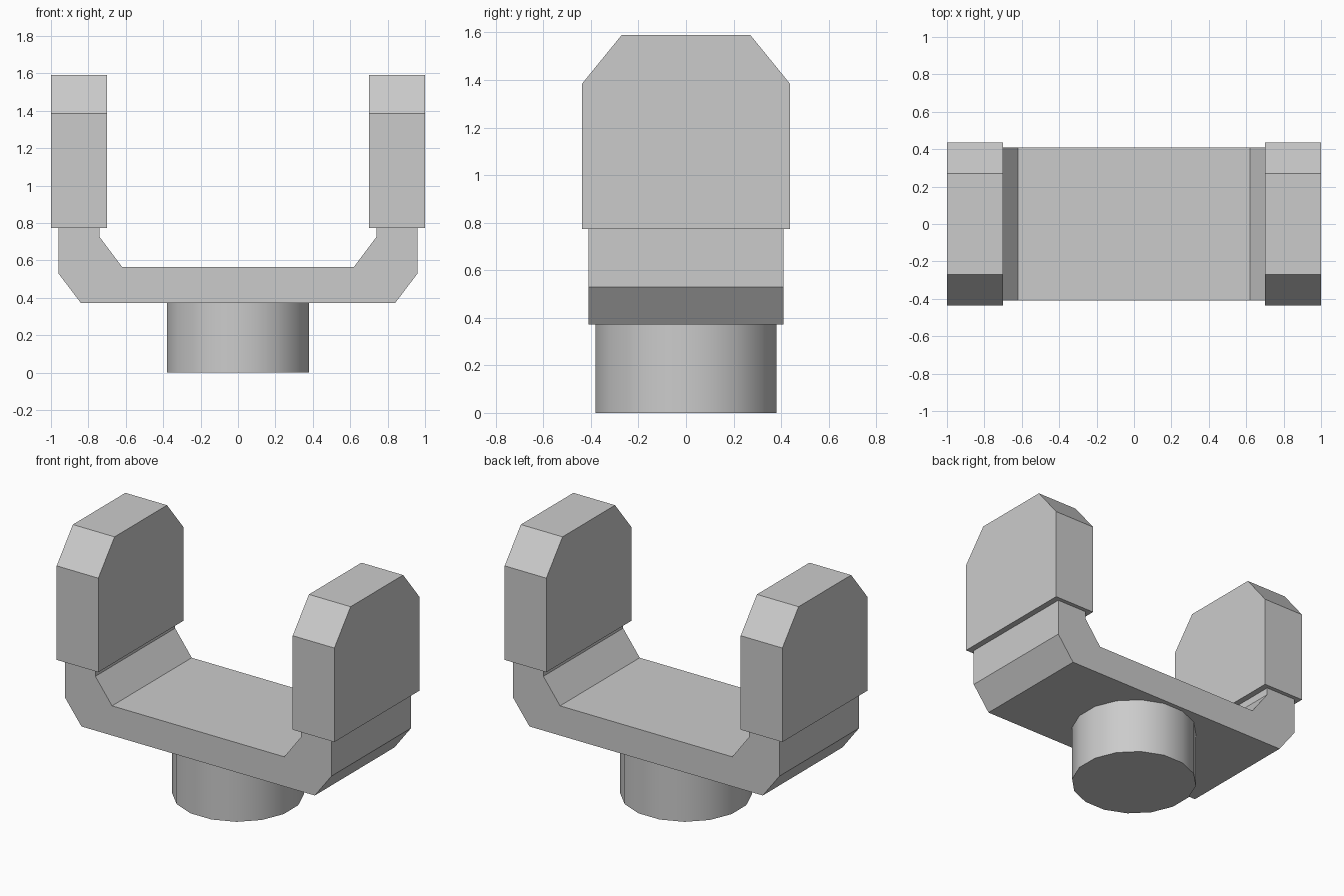
import bpy, bmesh, math
from mathutils import Matrix

if "Cube" in bpy.data.objects:
    bpy.data.objects.remove(bpy.data.objects["Cube"])


def finish(name, bm):
    bmesh.ops.recalc_face_normals(bm, faces=bm.faces)
    mesh = bpy.data.meshes.new(name)
    bm.to_mesh(mesh)
    bm.free()
    ob = bpy.data.objects.new(name, mesh)
    bpy.context.collection.objects.link(ob)
    return ob


def extrude_profile(name, points, offset):
    """Fill a closed 3D outline and extrude it along offset."""
    bm = bmesh.new()
    face = bm.faces.new([bm.verts.new(p) for p in points])
    new = bmesh.ops.extrude_face_region(bm, geom=[face], use_keep_orig=True)["geom"]
    bmesh.ops.translate(bm, vec=offset,
                        verts=[v for v in new if isinstance(v, bmesh.types.BMVert)])
    return finish(name, bm)


# U-shaped bracket with bevelled corners, mirrored half profile in x/z
half = [(0.84, 0.372), (0.96, 0.53), (0.96, 0.775), (0.74, 0.775), (0.74, 0.725), (0.62, 0.565)]
outline = half + [(-x, z) for x, z in reversed(half)]
extrude_profile("bracket", [(x, -0.41, z) for x, z in outline], (0, 0.82, 0))

# Thick upright pads with clipped top corners
pad = [(0.437, 0.773), (0.437, 1.385), (0.27, 1.59)]
pad += [(-y, z) for y, z in reversed(pad)]
for side, x in (("left", -1.0), ("right", 0.7)):
    extrude_profile(side + "_pad", [(x, y, z) for y, z in pad], (0.3, 0, 0))

# Round 16-sided stem under the bracket, flats facing the axes
bm = bmesh.new()
bmesh.ops.create_cone(bm, cap_ends=True, segments=16, radius1=0.388, radius2=0.388, depth=0.374,
                      matrix=Matrix.Translation((0, 0, 0.187)) @ Matrix.Rotation(math.pi / 16, 4, 'Z'))
stem = finish("stem", bm)
bpy.context.view_layer.objects.active = stem
stem.select_set(True)
bpy.ops.object.shade_smooth_by_angle(angle=math.radians(40))
